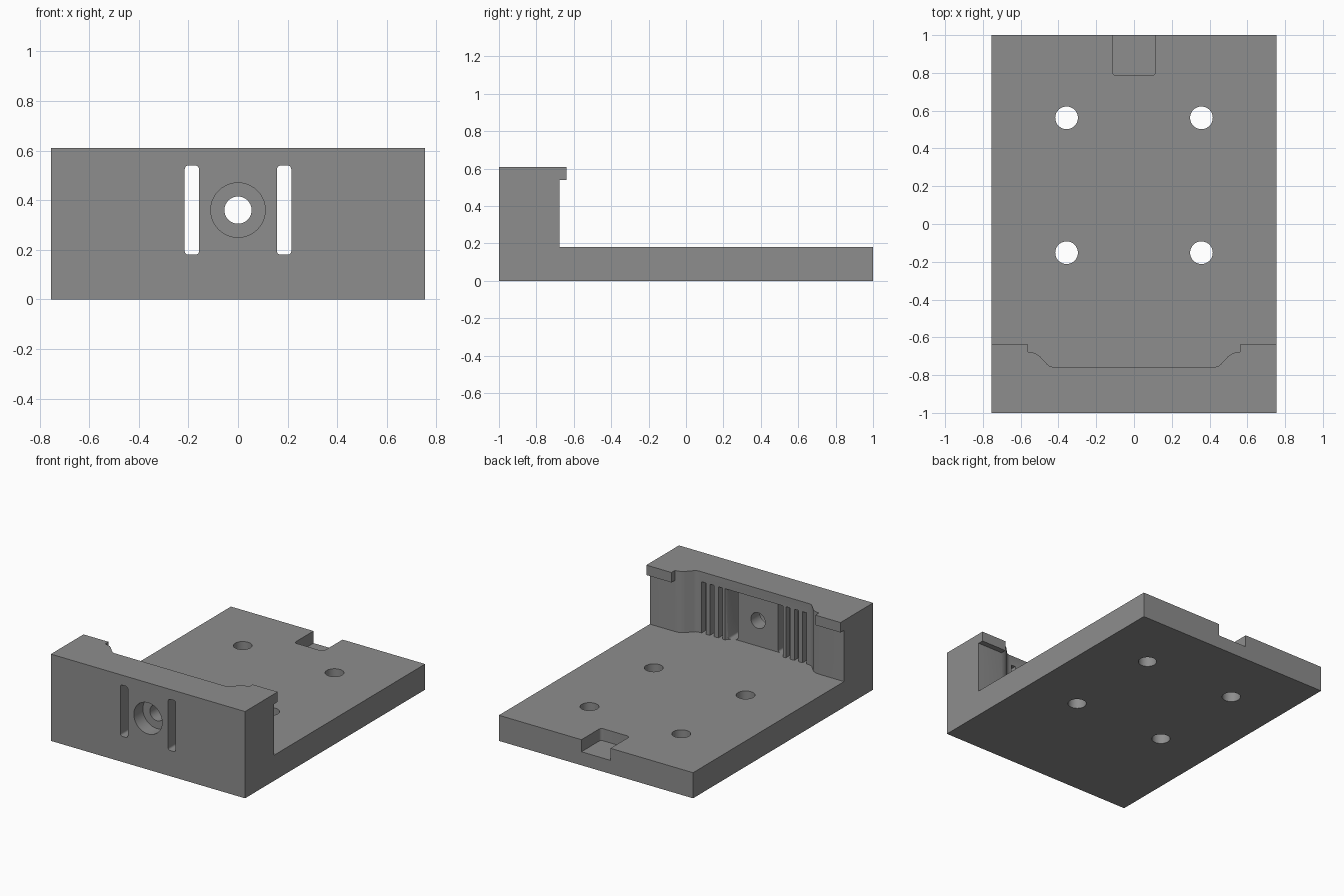
import bpy, bmesh, math

if "Cube" in bpy.data.objects:
    bpy.data.objects.remove(bpy.data.objects["Cube"])

grey = bpy.data.materials.new("plain grey")
grey.diffuse_color = (0.27, 0.27, 0.27, 1)
grey.use_nodes = True
grey.node_tree.nodes["Principled BSDF"].inputs["Base Color"].default_value = grey.diffuse_color


def prism(name, outline, lo, hi, axis="z"):
    """Extrude a closed outline from lo to hi; axis z uses (x, y), axis y uses (x, z)."""
    bm = bmesh.new()
    place = (lambda a, b, h: (a, b, h)) if axis == "z" else (lambda a, b, h: (a, h, b))
    face = bm.faces.new([bm.verts.new(place(a, b, lo)) for a, b in outline])
    ext = bmesh.ops.extrude_face_region(bm, geom=[face])
    step = (0, 0, hi - lo) if axis == "z" else (0, hi - lo, 0)
    bmesh.ops.translate(bm, vec=step, verts=[v for v in ext["geom"] if isinstance(v, bmesh.types.BMVert)])
    bmesh.ops.recalc_face_normals(bm, faces=bm.faces)
    mesh = bpy.data.meshes.new(name)
    bm.to_mesh(mesh)
    bm.free()
    mesh.materials.append(grey)
    ob = bpy.data.objects.new(name, mesh)
    bpy.context.collection.objects.link(ob)
    return ob


def circle(cx, cy, r, n=40):
    return [(cx + r * math.cos(2 * math.pi * i / n), cy + r * math.sin(2 * math.pi * i / n)) for i in range(n)]


def rounded(x0, x1, y0, y1, r=0.0, n=5):
    """Rectangle outline with optional corner radius."""
    if r == 0:
        return [(x0, y0), (x1, y0), (x1, y1), (x0, y1)]
    pts = []
    for cx, cy, start in ((x1 - r, y1 - r, 0), (x0 + r, y1 - r, 90), (x0 + r, y0 + r, 180), (x1 - r, y0 + r, 270)):
        for i in range(n + 1):
            a = math.radians(start + 90 * i / n)
            pts.append((cx + r * math.cos(a), cy + r * math.sin(a)))
    return pts


def combine(ob, other, operation):
    mod = ob.modifiers.new(operation, "BOOLEAN")
    mod.operation, mod.object, mod.solver = operation, other, "EXACT"
    bpy.context.view_layer.objects.active = ob
    bpy.ops.object.modifier_apply(modifier=mod.name)
    bpy.data.objects.remove(other)


BASE, LEDGE, TOP = 0.18, 0.54, 0.61

# Base plate
body = prism("mounting_bracket", rounded(-0.755, 0.755, -1, 1), 0, BASE)

# Upright wall with a recessed, curved middle
half = [(0.755, -1), (0.755, -0.677), (0.56, -0.677), (0.535, -0.680), (0.515, -0.688),
        (0.497, -0.702), (0.46, -0.742), (0.448, -0.752), (0.43, -0.757)]
outline = half + [(-x, y) for x, y in reversed(half)]
combine(body, prism("wall", outline, 0.05, TOP), "UNION")

# Overhanging lips at the two ends of the wall
for s in (-1, 1):
    x0, x1 = sorted((s * 0.56, s * 0.755))
    combine(body, prism("lip", rounded(x0, x1, -0.75, -0.638), LEDGE, TOP), "UNION")

# Shallow pocket in the middle of the wall, with rounded ends
pocket = [(0.225, -0.70), (0.225, -0.757), (0.215, -0.775), (0.195, -0.79), (0.165, -0.80)]
pocket += [(-x, y) for x, y in reversed(pocket)]
combine(body, prism("pocket", pocket, BASE, LEDGE), "DIFFERENCE")

# Narrow vertical grooves and long slots through the wall
for s in (-1, 1):
    for gx in (0.262, 0.328, 0.392):
        c = s * gx
        combine(body, prism("groove", rounded(c - 0.016, c + 0.016, -0.80, -0.70), BASE, LEDGE), "DIFFERENCE")
    c = s * 0.186
    combine(body, prism("slot", rounded(c - 0.029, c + 0.029, BASE, LEDGE, 0.015), -1.1, -0.70, "y"), "DIFFERENCE")

# Screw hole and counterbore in the wall
combine(body, prism("screw_hole", circle(0, 0.36, 0.055), -1.1, -0.6, "y"), "DIFFERENCE")
combine(body, prism("counterbore", circle(0, 0.36, 0.11), -1.1, -0.90, "y"), "DIFFERENCE")

# Four holes in the base plate
for x in (-0.357, 0.357):
    for y in (-0.152, 0.562):
        combine(body, prism("base_hole", circle(x, y, 0.06), -0.1, 0.3), "DIFFERENCE")

# Notch in the rear edge
combine(body, prism("notch", rounded(-0.113, 0.113, 0.785, 1.1, 0.02), 0.095, 0.3), "DIFFERENCE")

# Smooth the curved walls, keep edges sharp
bpy.ops.object.select_all(action="DESELECT")
body.select_set(True)
bpy.context.view_layer.objects.active = body
bpy.ops.object.shade_smooth_by_angle(angle=math.radians(30))
